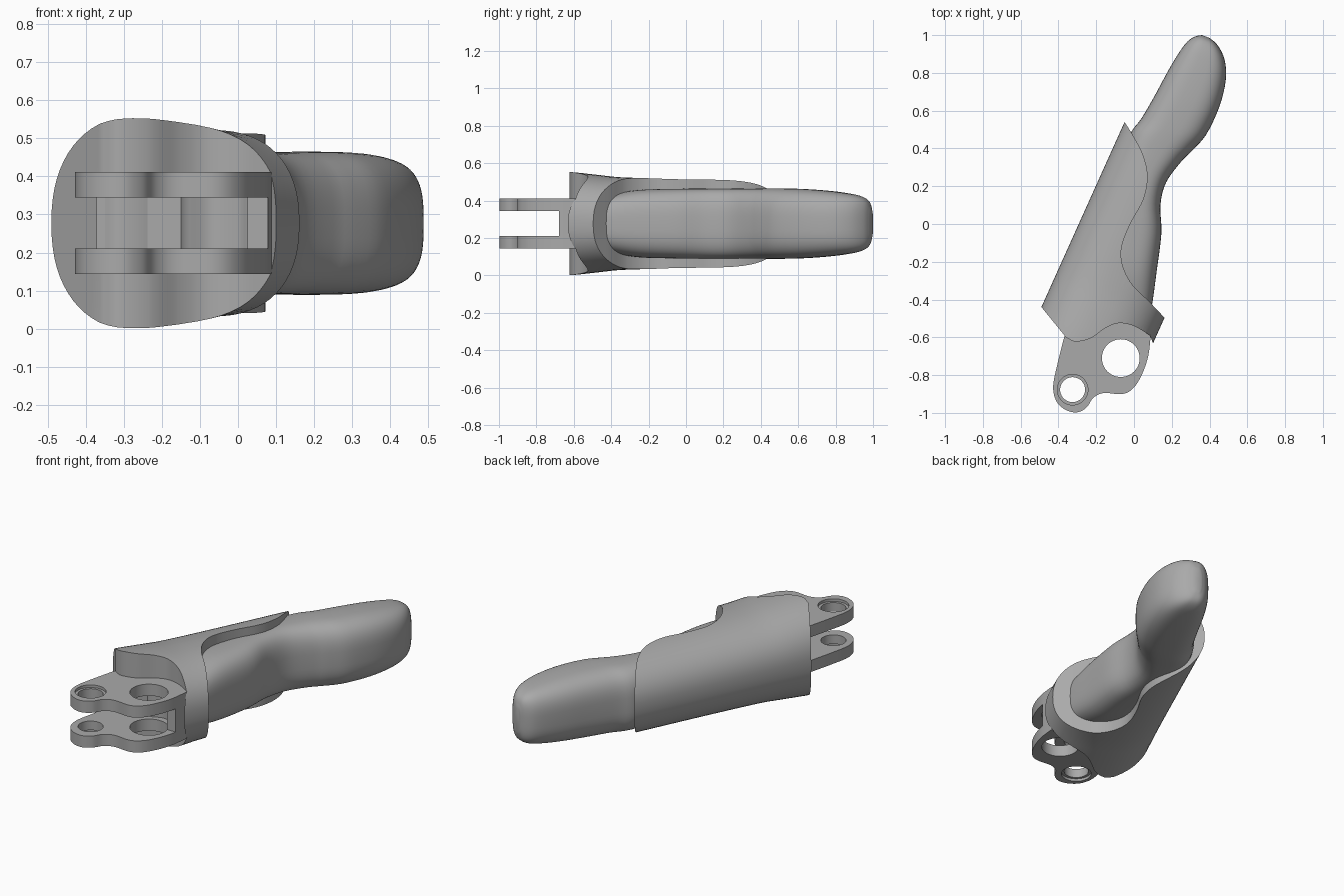
import bpy, bmesh, math
from mathutils import Vector

cube = bpy.data.objects.get("Cube")
if cube:
    bpy.data.objects.remove(cube, do_unlink=True)

MID = 0.277                       # height of the symmetry plane
AXIS = Vector((0.41, 0.912, 0))   # direction of the sleeve
SIDE = Vector((0.912, -0.41, 0))

grey = bpy.data.materials.new("satin_grey")
grey.use_nodes = True
grey.diffuse_color = (0.4, 0.4, 0.4, 1)
grey.node_tree.nodes["Principled BSDF"].inputs["Base Color"].default_value = (0.4, 0.4, 0.4, 1)


def spline(points, steps=6):
    """Smooth path through points of any dimension."""
    p = [Vector(q) for q in points]
    p = [p[0] * 2 - p[1]] + p + [p[-1] * 2 - p[-2]]
    out = []
    for a, b, c, d in zip(p, p[1:], p[2:], p[3:]):
        for k in range(steps):
            t = k / steps
            out.append(0.5 * (2 * b + (c - a) * t + (2 * a - 5 * b + 4 * c - d) * t**2
                              + (3 * b - a - 3 * c + d) * t**3))
    return out + [p[-2]]


def finish(bm, name):
    bmesh.ops.recalc_face_normals(bm, faces=bm.faces)
    mesh = bpy.data.meshes.new(name)
    bm.to_mesh(mesh)
    bm.free()
    mesh.materials.append(grey)
    ob = bpy.data.objects.new(name, mesh)
    bpy.context.collection.objects.link(ob)
    return ob


def loft(name, stations, power, sides=64):
    """Skin rounded sections given as (centre, half-width vector, half-height)."""
    bm = bmesh.new()
    rings = []
    for centre, half, h in stations:
        ring = []
        for k in range(sides):
            a = math.tau * k / sides
            c, s = math.cos(a), math.sin(a)
            cu = math.copysign(abs(c) ** (2 / power), c)
            su = math.copysign(abs(s) ** (2 / power), s)
            ring.append(bm.verts.new(centre + half * cu + Vector((0, 0, h * su))))
        rings.append(ring)
    for a, b in zip(rings, rings[1:]):
        for k in range(sides):
            j = (k + 1) % sides
            bm.faces.new((a[k], a[j], b[j], b[k]))
    bm.faces.new(rings[0])
    bm.faces.new(rings[-1])
    return finish(bm, name)


def prism(name, outline, z0, z1):
    bm = bmesh.new()
    face = bm.faces.new([bm.verts.new((p[0], p[1], z0)) for p in outline])
    up = bmesh.ops.extrude_face_region(bm, geom=[face])["geom"]
    bmesh.ops.translate(bm, vec=(0, 0, z1 - z0),
                        verts=[v for v in up if isinstance(v, bmesh.types.BMVert)])
    return finish(bm, name)


def disc(name, x, y, r, z0, z1):
    ring = [math.tau * k / 48 for k in range(48)]
    return prism(name, [(x + r * math.cos(a), y + r * math.sin(a)) for a in ring], z0, z1)


def combine(ob, cutter, operation):
    bpy.context.view_layer.objects.active = ob
    mod = ob.modifiers.new("cut", "BOOLEAN")
    mod.operation, mod.solver, mod.object = operation, "EXACT", cutter
    bpy.ops.object.modifier_apply(modifier=mod.name)
    bpy.data.objects.remove(cutter, do_unlink=True)


def smooth(ob):
    bpy.ops.object.select_all(action="DESELECT")
    ob.select_set(True)
    bpy.context.view_layer.objects.active = ob
    bpy.ops.object.shade_smooth_by_angle(angle=math.radians(35))


# Finger grip: left edge, right edge and half height along its length
grip_path = [
    (-0.2, -0.5, 0.08, -0.52, 0.13), (-0.2, -0.4, 0.1, -0.4, 0.155),
    (-0.2, -0.25, 0.12, -0.25, 0.18), (-0.15, -0.05, 0.145, -0.05, 0.186),
    (-0.1, 0.15, 0.14, 0.1, 0.187), (-0.06, 0.32, 0.17, 0.22, 0.187),
    (-0.04, 0.42, 0.25, 0.33, 0.187), (-0.01, 0.495, 0.31, 0.39, 0.188),
    (0.04, 0.56, 0.38, 0.47, 0.188), (0.11, 0.68, 0.44, 0.59, 0.185),
    (0.18, 0.81, 0.475, 0.7, 0.176), (0.24, 0.91, 0.488, 0.8, 0.163),
    (0.285, 0.968, 0.475, 0.885, 0.147), (0.325, 0.993, 0.44, 0.95, 0.12),
    (0.36, 1.0, 0.4, 0.985, 0.07)]
stations = []
for lx, ly, rx, ry, h in spline(grip_path, 4):
    left, right = Vector((lx, ly, MID)), Vector((rx, ry, MID))
    stations.append(((left + right) / 2, (right - left) / 2, h))
smooth(loft("finger_grip", stations, 3))

# Sleeve: tapered rounded tube trimmed by a flowing plan outline
taper = [(-0.8, 0.285), (-0.65, 0.275), (-0.5, 0.26), (-0.35, 0.247), (0, 0.239),
         (0.3, 0.235), (0.65, 0.23)]
centre = SIDE * 0.042 + Vector((0, 0, MID))
sleeve = loft("sleeve", [(centre + AXIS * u, SIDE * 0.309, h) for u, h in spline(taper, 3)], 2.3)
opening = spline([(-0.05, 0.54), (0.0, 0.46), (0.05, 0.36), (0.072, 0.25), (0.05, 0.13),
                  (-0.02, 0), (-0.065, -0.12), (-0.06, -0.22), (-0.01, -0.32),
                  (0.08, -0.41), (0.165, -0.5)])
front_edge = spline([(0.085, -0.59), (0.0, -0.54), (-0.08, -0.525), (-0.15, -0.55),
                     (-0.23, -0.605), (-0.31, -0.622), (-0.36, -0.6)])
outline = opening + [(0.2, -0.55), (0.125, -0.63), (0.1, -0.63)] + front_edge
outline += [(-0.49, -0.44), (-0.56, -0.36), (-0.15, 0.6)]
combine(sleeve, prism("trim", outline, -0.2, 0.8), "INTERSECT")
smooth(sleeve)

# Clevis: two lugs joined by a web, with pivot and pin holes
lug = spline([(-0.37, -0.6), (-0.405, -0.74), (-0.428, -0.86), (-0.41, -0.94), (-0.36, -0.985),
              (-0.3, -0.997), (-0.25, -0.97), (-0.215, -0.92), (-0.16, -0.895),
              (-0.06, -0.9), (0.0, -0.865), (0.045, -0.79), (0.075, -0.7), (0.088, -0.6)])
clevis = prism("clevis", lug + [(0.07, -0.45), (-0.3, -0.45)], MID - 0.134, MID + 0.134)
slot = [(-0.6, -1.1), (-0.6, -0.6), (-0.15, -0.61)]
slot += spline([(-0.14, -0.6), (-0.07, -0.575), (0.0, -0.6), (0.025, -0.625)])
slot += [(0.025, -0.68), (0.2, -0.68), (0.2, -1.1)]
combine(clevis, prism("slot", slot, MID - 0.067, MID + 0.067), "DIFFERENCE")
combine(clevis, disc("pivot_hole", -0.07, -0.71, 0.1, 0, 0.6), "DIFFERENCE")
combine(clevis, disc("pin_hole", -0.325, -0.877, 0.066, 0, 0.6), "DIFFERENCE")
for side in (-1, 1):
    z = MID + side * 0.134
    combine(clevis, disc("counterbore", -0.325, -0.877, 0.081, z - 0.015, z + 0.015), "DIFFERENCE")
smooth(clevis)
